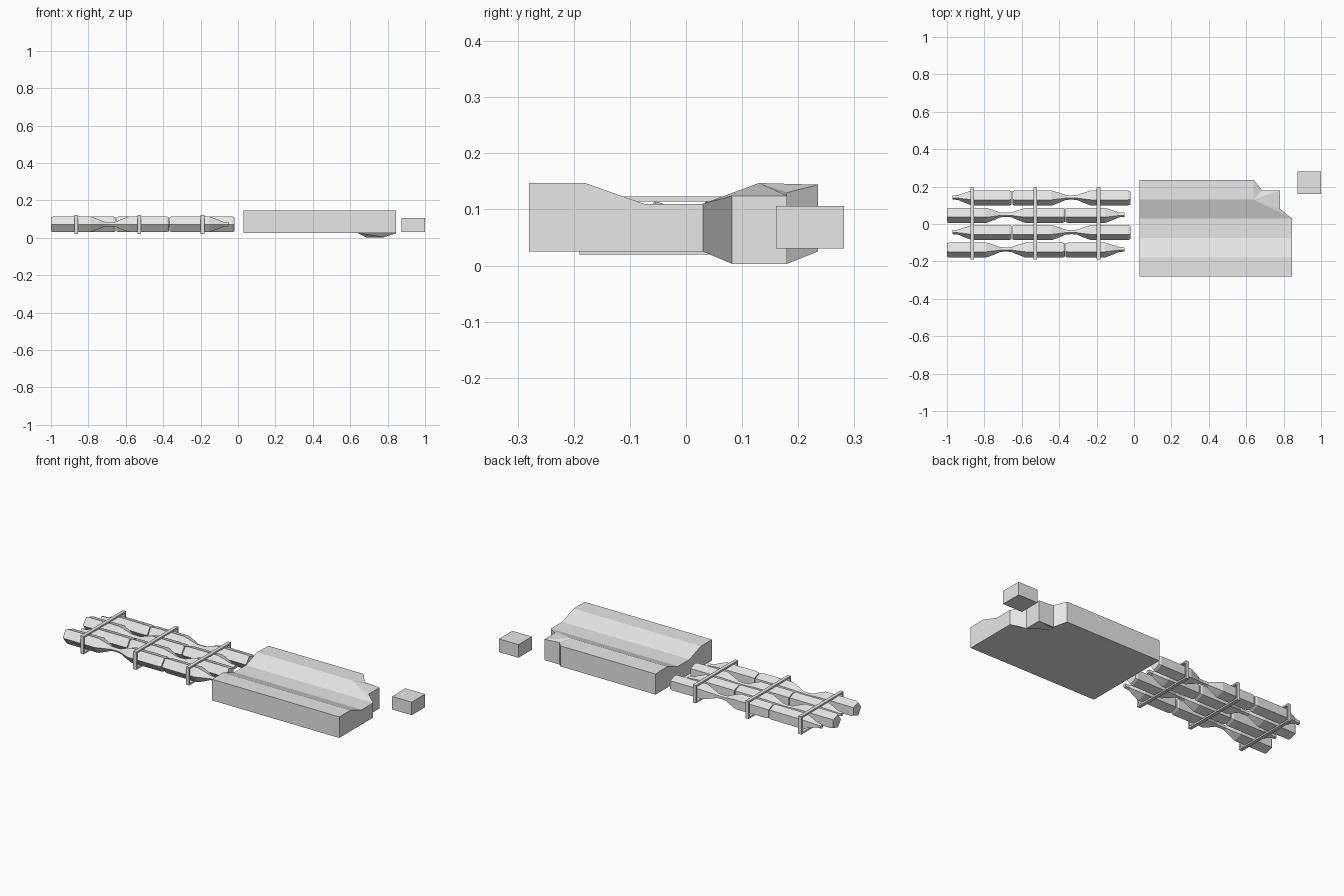
import bpy, bmesh, math

old = bpy.data.objects.get("Cube")
if old:
    bpy.data.objects.remove(old, do_unlink=True)

grey = bpy.data.materials.new("plain_grey")
grey.use_nodes = True
grey.diffuse_color = (0.8, 0.8, 0.8, 1)
grey.node_tree.nodes["Principled BSDF"].inputs["Base Color"].default_value = (0.8, 0.8, 0.8, 1)


def finish(name, bm):
    bmesh.ops.recalc_face_normals(bm, faces=bm.faces)
    mesh = bpy.data.meshes.new(name)
    bm.to_mesh(mesh)
    bm.free()
    mesh.materials.append(grey)
    obj = bpy.data.objects.new(name, mesh)
    bpy.context.collection.objects.link(obj)
    return obj


def box(name, lo, hi):
    bm = bmesh.new()
    bmesh.ops.create_cube(bm, size=1)
    for v in bm.verts:
        v.co = [a + (b - a) * (c + 0.5) for a, b, c in zip(lo, hi, v.co)]
    return finish(name, bm)


# Bottles: five-sided bodies lying along x, (distance from base, radius share)
BOTTLE = [(0, 0.88), (0.012, 1), (0.21, 1), (0.255, 0.62), (0.285, 0.32), (0.315, 0.28)]
RADIUS, CENTRE_Z, SIDES = 0.0445, 0.0725, 5


def bottle(name, base, direction, y):
    bm = bmesh.new()
    rings = []
    for d, share in BOTTLE:
        ring = []
        for k in range(SIDES):
            a = math.pi + math.tau * k / SIDES
            r = RADIUS * share
            ring.append(bm.verts.new((base + direction * d, y + r * math.cos(a),
                                      CENTRE_Z + r * math.sin(a))))
        rings.append(ring)
    for a, b in zip(rings, rings[1:]):
        for k in range(SIDES):
            n = (k + 1) % SIDES
            bm.faces.new((a[k], a[n], b[n], b[k]))
    bm.faces.new(rings[0])
    bm.faces.new(rings[-1])
    finish(name, bm)


# Four rows of three bottles, alternate rows mirrored end to end
for row, y in enumerate((0.143, 0.05, -0.042, -0.135)):
    for n, (base, direction) in enumerate(((-1.0, 1), (-0.37, -1), (-0.365, 1))):
        if row % 2 == 0:
            base, direction = -1.02 - base, -direction
        bottle(f"bottle_{row + 1}_{n + 1}", base, direction, y)

# Three rectangular straps around the bottles
for n, x in enumerate((-0.865, -0.528, -0.19)):
    bm = bmesh.new()
    loops = []
    for x_side in (x - 0.01, x + 0.01):
        for inset in (0, 0.009):
            y0, y1, z0, z1 = -0.19 + inset, 0.195 - inset, 0.02 + inset, 0.123 - inset
            loops.append([bm.verts.new((x_side, y, z))
                          for y, z in ((y0, z0), (y1, z0), (y1, z1), (y0, z1))])
    for a, b in ((0, 1), (1, 3), (3, 2), (2, 0)):
        for k in range(4):
            m = (k + 1) % 4
            bm.faces.new((loops[a][k], loops[a][m], loops[b][m], loops[b][k]))
    finish(f"strap_{n + 1}", bm)

# Long slab: plan points hold (x, y, bottom, top), with a dished top
PROFILE = [(-0.28, 0.147), (-0.18, 0.147), (-0.075, 0.11),
           (0.03, 0.11), (0.13, 0.147), (0.235, 0.144)]
points = {}
for i, (y, top) in enumerate(PROFILE):
    for col, x in enumerate((0.03, 0.64, 0.845)):
        points[col, i] = (x, y, 0.025, top)
# Notched corner
points["d"] = (0.78, 0.082, 0.003, 0.124)
points["e"] = (0.78, 0.18, 0.003, 0.124)
points["f"] = (0.685, 0.18, 0.003, 0.13)

plan = [[(0, i), (1, i), (1, i + 1), (0, i + 1)] for i in range(5)]
plan += [[(1, i), (2, i), (2, i + 1), (1, i + 1)] for i in range(3)]
corner = [(1, 3), (2, 3), "d", "e", "f", (1, 5)]
plan += [[(1, 4), a, b] for a, b in zip(corner, corner[1:])]

bm = bmesh.new()
low, high = {}, {}
for key in {k for face in plan for k in face}:
    x, y, bottom, top = points[key]
    low[key] = bm.verts.new((x, y, bottom))
    high[key] = bm.verts.new((x, y, top))
edges = set()
for face in plan:
    bm.faces.new([high[k] for k in face])
    bm.faces.new([low[k] for k in reversed(face)])
    edges.update(zip(face, face[1:] + face[:1]))
for a, b in edges:
    if (b, a) not in edges:
        bm.faces.new((low[a], low[b], high[b], high[a]))
finish("dished_slab", bm)

# Separate small block
box("small_block", (0.875, 0.16, 0.03), (1.0, 0.282, 0.106))
